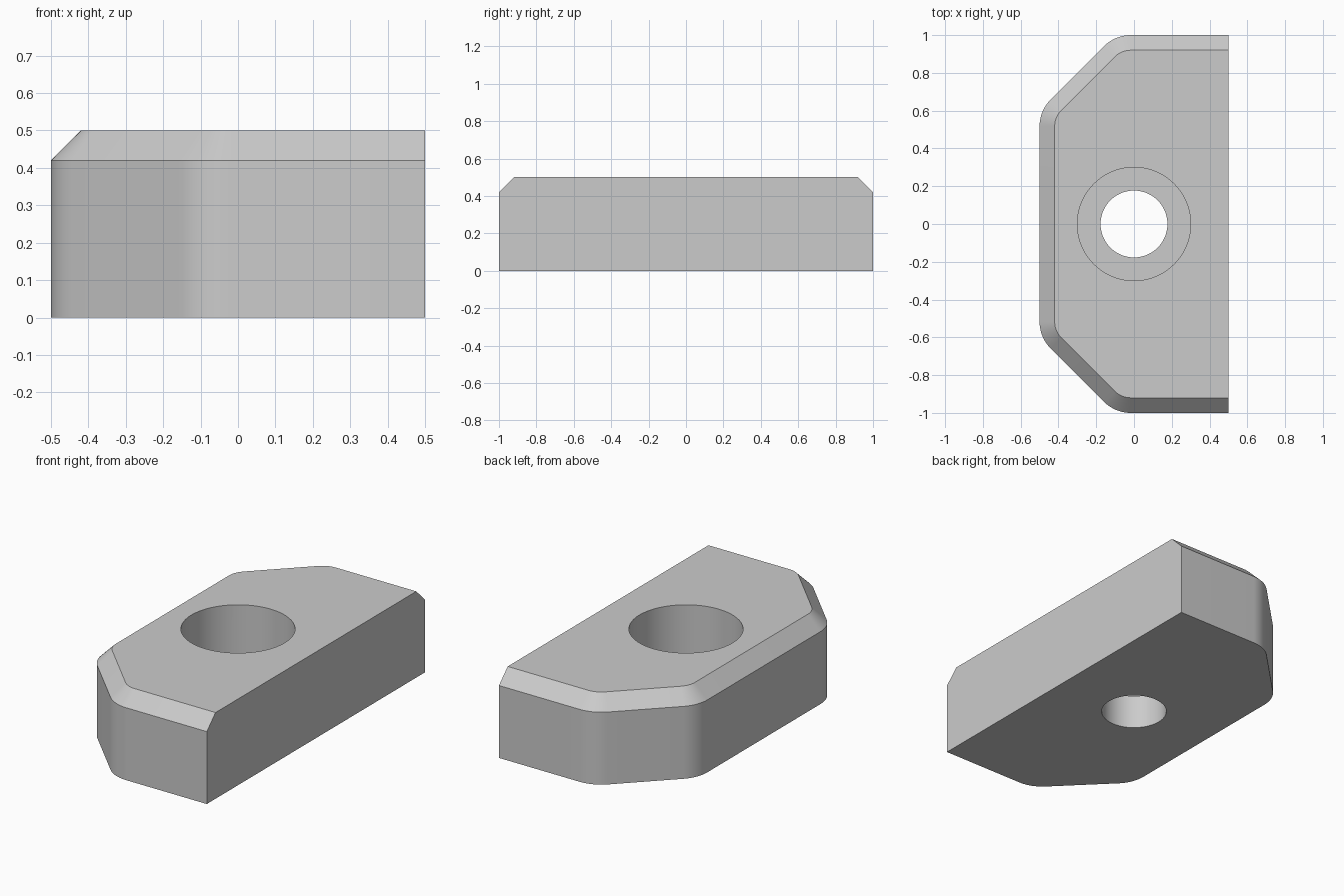
import bpy
import bmesh
from math import pi, sin, cos, tan, radians

HEIGHT = 0.5
CHAMFER = 0.08
CORNER_RADIUS = 0.2
ARC_STEPS = 10

cube = bpy.data.objects.get("Cube")
if cube:
    bpy.data.objects.remove(cube, do_unlink=True)

grey = bpy.data.materials.new("plain grey")
grey.use_nodes = True
colour = (0.6, 0.6, 0.6, 1)
grey.diffuse_color = colour
grey.node_tree.nodes["Principled BSDF"].inputs["Base Color"].default_value = colour


def arc(cx, cy, radius, start):
    """Points turning 45 degrees clockwise from the start angle."""
    angles = [radians(start - 45 * i / ARC_STEPS) for i in range(ARC_STEPS + 1)]
    return [(cx + radius * cos(a), cy + radius * sin(a)) for a in angles]


def outline(inset):
    """Clipped and rounded plate outline; the +x side stays straight."""
    radius = CORNER_RADIUS - inset
    tangent = CORNER_RADIUS * tan(pi / 8)
    back = arc(-0.5 + CORNER_RADIUS, 0.6 - tangent, radius, 180)
    back += arc(-0.1 + tangent, 1 - CORNER_RADIUS, radius, 135)
    back.append((0.5, 1 - inset))
    return back + [(x, -y) for x, y in reversed(back)]


def loft(name, rings):
    """Closed solid through a stack of matching (points, z) rings."""
    bm = bmesh.new()
    loops = [[bm.verts.new((x, y, z)) for x, y in pts] for pts, z in rings]
    for low, high in zip(loops, loops[1:]):
        for i in range(len(low)):
            j = (i + 1) % len(low)
            bm.faces.new((low[i], low[j], high[j], high[i]))
    bm.faces.new(loops[0])
    bm.faces.new(loops[-1])
    bmesh.ops.recalc_face_normals(bm, faces=bm.faces[:])
    mesh = bpy.data.meshes.new(name)
    bm.to_mesh(mesh)
    bm.free()
    mesh.materials.append(grey)
    obj = bpy.data.objects.new(name, mesh)
    bpy.context.collection.objects.link(obj)
    return obj


def circle(radius, sides=64):
    return [(radius * cos(2 * pi * i / sides), radius * sin(2 * pi * i / sides))
            for i in range(sides)]


# Plate with a chamfer around its top edge
plate = loft("clamp_plate", [(outline(0), 0),
                             (outline(0), HEIGHT - CHAMFER),
                             (outline(CHAMFER), HEIGHT)])

# Stepped bolt hole: narrow through hole under a wide counterbore
cutter = loft("bolt_hole_cutter", [(circle(0.177), -0.1), (circle(0.177), 0.2),
                                   (circle(0.3), 0.2), (circle(0.3), 0.6)])
cutter.hide_render = True
cut = plate.modifiers.new("bolt hole", 'BOOLEAN')
cut.operation = 'DIFFERENCE'
cut.solver = 'EXACT'
cut.object = cutter

bpy.ops.object.select_all(action='DESELECT')
plate.select_set(True)
bpy.context.view_layer.objects.active = plate
bpy.ops.object.modifier_apply(modifier=cut.name)
bpy.data.objects.remove(cutter, do_unlink=True)
bpy.ops.object.shade_smooth_by_angle(angle=radians(30))
